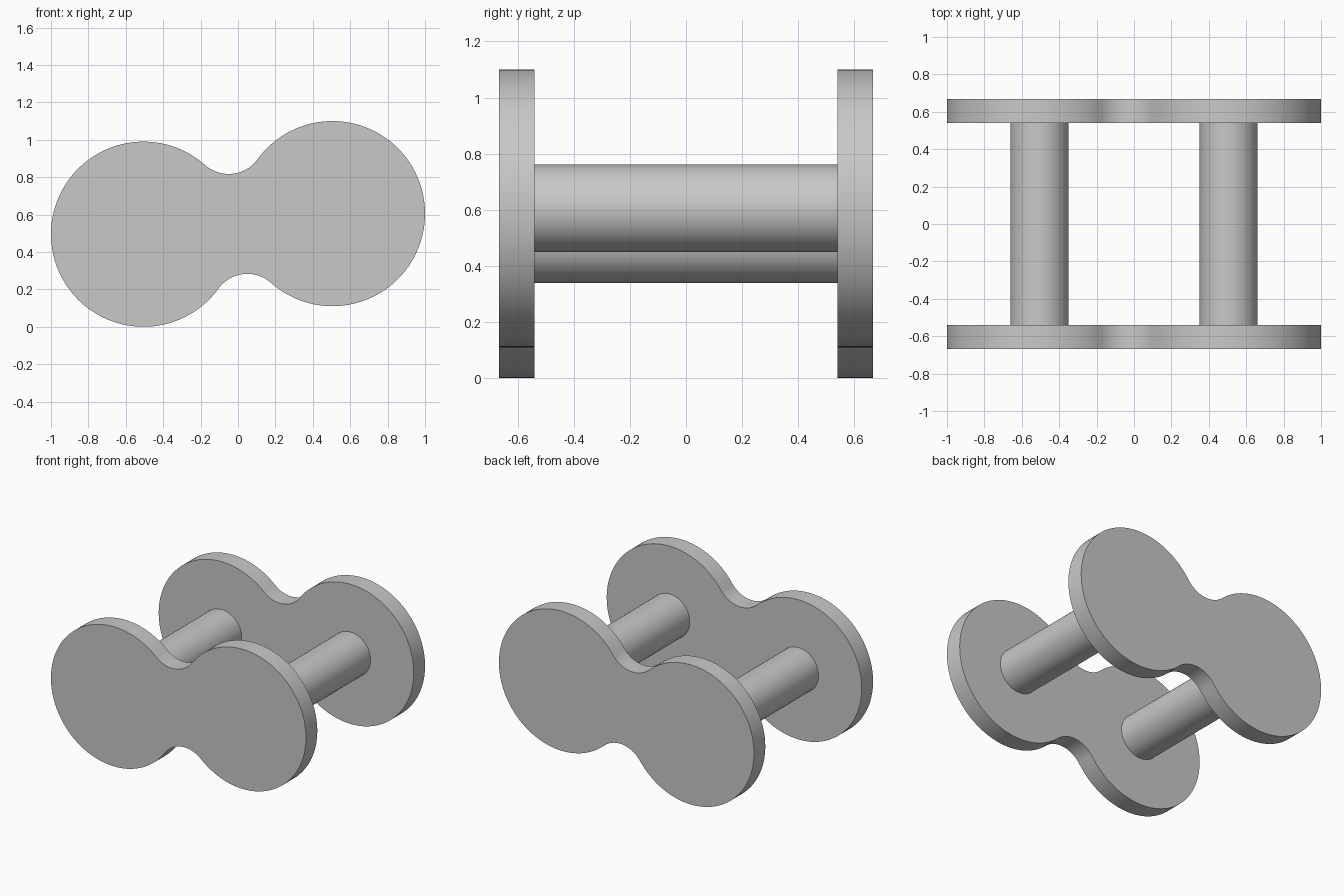
import bpy
import bmesh
from math import atan2, cos, hypot, pi, radians, sin
from mathutils import Matrix, Vector

old = bpy.data.objects.get("Cube")
if old:
    bpy.data.objects.remove(old, do_unlink=True)

# Main dimensions
LOBE_R = 0.495
PIN_R = 0.156
INNER_Y, OUTER_Y = 0.54, 0.667
LEFT_LOBE = Vector((0.505, 0.605))
RIGHT_LOBE = Vector((-0.505, 0.495))

grey = bpy.data.materials.new("plain_grey")
grey.use_nodes = True
colour = (0.58, 0.58, 0.58, 1)
grey.diffuse_color = colour
grey.node_tree.nodes["Principled BSDF"].inputs["Base Color"].default_value = colour


def add_object(name, bm):
    bmesh.ops.recalc_face_normals(bm, faces=bm.faces)
    mesh = bpy.data.meshes.new(name)
    bm.to_mesh(mesh)
    bm.free()
    mesh.materials.append(grey)
    obj = bpy.data.objects.new(name, mesh)
    bpy.context.collection.objects.link(obj)
    bpy.ops.object.select_all(action="DESELECT")
    obj.select_set(True)
    bpy.context.view_layer.objects.active = obj
    bpy.ops.object.shade_smooth_by_angle(angle=radians(30))


def arc(centre, radius, start, sweep, steps):
    return [centre + radius * Vector((cos(start + sweep * i / steps),
                                      sin(start + sweep * i / steps)))
            for i in range(steps)]


def link_outline():
    """Two round lobes joined by a waist of tangent concave arcs."""
    middle = (LEFT_LOBE + RIGHT_LOBE) / 2
    axis = LEFT_LOBE - middle
    half = axis.length
    tilt = atan2(axis.y, axis.x)
    offset = 0.46
    fillet_r = hypot(half, offset) - LOBE_R
    a = atan2(offset, half)
    points = []
    for lobe, turn in ((LEFT_LOBE, tilt), (RIGHT_LOBE, tilt + pi)):
        points += arc(lobe, LOBE_R, turn - (pi - a), 2 * (pi - a), 80)
        side = Vector((-sin(turn), cos(turn)))
        points += arc(middle + side * offset, fillet_r, turn - a, 2 * a - pi, 24)
    return points


# Link plates
outline = link_outline()
for name, y0, y1 in (("front_link_plate", -OUTER_Y, -INNER_Y),
                     ("back_link_plate", INNER_Y, OUTER_Y)):
    bm = bmesh.new()
    face = bm.faces.new([bm.verts.new((p.x, y0, p.y)) for p in outline])
    ext = bmesh.ops.extrude_face_region(bm, geom=[face], use_keep_orig=True)
    moved = [v for v in ext["geom"] if isinstance(v, bmesh.types.BMVert)]
    bmesh.ops.translate(bm, verts=moved, vec=(0, y1 - y0, 0))
    add_object(name, bm)

# Pins between the plates
for name, centre in (("left_pin", LEFT_LOBE), ("right_pin", RIGHT_LOBE)):
    bm = bmesh.new()
    place = Matrix.Translation((centre.x, 0, centre.y)) @ Matrix.Rotation(pi / 2, 4, "X")
    bmesh.ops.create_cone(bm, cap_ends=True, segments=64, radius1=PIN_R,
                          radius2=PIN_R, depth=2 * INNER_Y, matrix=place)
    add_object(name, bm)
